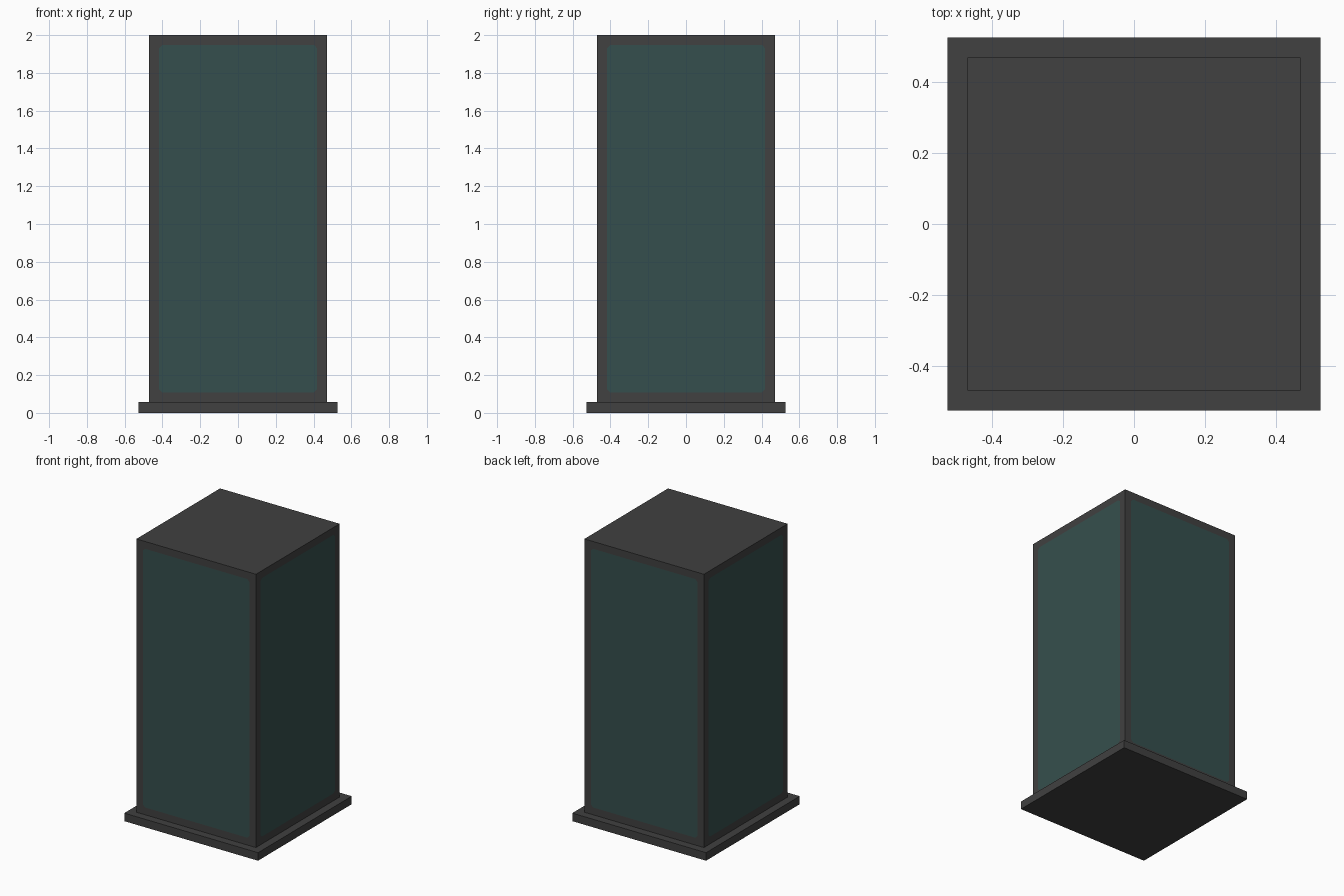
import bpy, bmesh
from mathutils import Matrix, Vector

cube = bpy.data.objects.get("Cube")
if cube:
    bpy.data.objects.remove(cube, do_unlink=True)


def material(name, rgb):
    m = bpy.data.materials.new(name)
    m.use_nodes = True
    m.diffuse_color = (*rgb, 1)
    m.node_tree.nodes["Principled BSDF"].inputs["Base Color"].default_value = (*rgb, 1)
    return m


FRAME = material("dark grey frame", (0.052, 0.052, 0.052))
PANEL = material("dark teal panel", (0.036, 0.078, 0.075))


def box(bm, half, z0, z1):
    bmesh.ops.create_cube(bm, size=1, matrix=Matrix.Translation((0, 0, (z0 + z1) / 2))
                          @ Matrix.Diagonal((2 * half, 2 * half, z1 - z0, 1)))


def finish(bm, name, materials):
    bm.normal_update()
    mesh = bpy.data.meshes.new(name)
    bm.to_mesh(mesh)
    bm.free()
    for m in materials:
        mesh.materials.append(m)
    obj = bpy.data.objects.new(name, mesh)
    bpy.context.collection.objects.link(obj)


BASE_TOP = 0.057

# Base plinth
bm = bmesh.new()
box(bm, 0.526, 0, BASE_TOP)
finish(bm, "base_plinth", [FRAME])

# Tall cabinet with a flush panel cut into each of its four sides
bm = bmesh.new()
box(bm, 0.47, BASE_TOP, 2.0)
bm.normal_update()
sides = [f for f in bm.faces if abs(f.normal.z) < 0.5]
bmesh.ops.inset_individual(bm, faces=sides, thickness=0.052, use_even_offset=True)
for f in sides:
    f.material_index = 1

# Clipped panel corners
corners = [v for f in sides for v in f.verts]
bmesh.ops.bevel(bm, geom=corners, offset=0.016, offset_type='OFFSET', segments=1,
                profile=0.5, affect='VERTICES', material=0)
finish(bm, "cabinet", [FRAME, PANEL])
